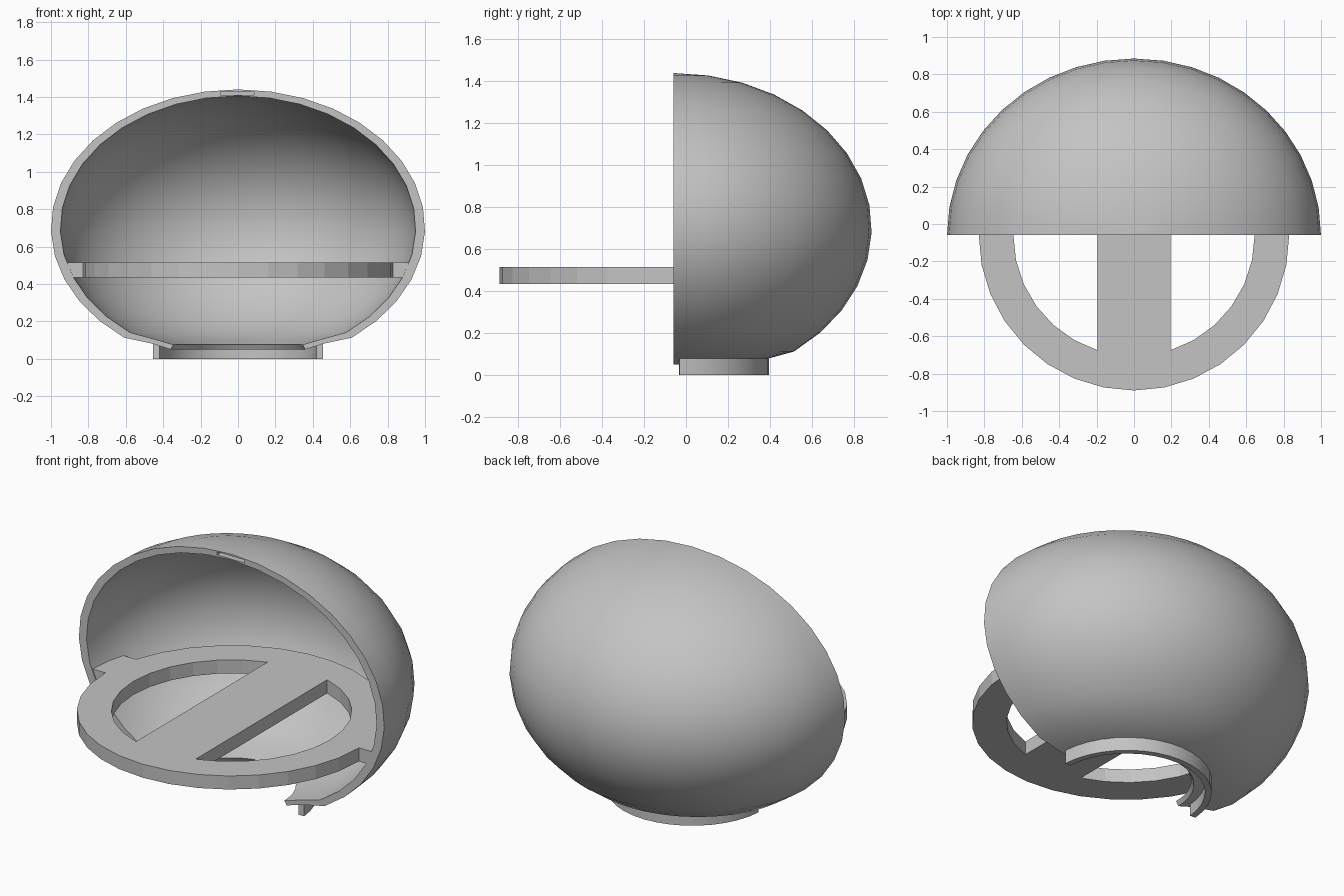
import bpy, bmesh, math
from math import sin, cos, pi, radians, sqrt

if "Cube" in bpy.data.objects:
    bpy.data.objects.remove(bpy.data.objects["Cube"])

CY = -0.06      # the plane where the shell is sliced open
CZ = 0.70       # height of the ellipsoid centre

grey = bpy.data.materials.new("plain_grey")
grey.diffuse_color = (0.55, 0.55, 0.55, 1)
grey.use_nodes = True
grey.node_tree.nodes["Principled BSDF"].inputs["Base Color"].default_value = grey.diffuse_color


def activate(ob):
    bpy.ops.object.select_all(action='DESELECT')
    ob.select_set(True)
    bpy.context.view_layer.objects.active = ob


def half_revolve(name, profile, segs, a0=0.0, a1=pi):
    """Revolve a closed profile of (radius, z, y_scale) into a capped half ring."""
    bm = bmesh.new()
    rows = []
    for i in range(segs + 1):
        a = a0 + (a1 - a0) * i / segs
        rows.append([bm.verts.new((r * cos(a), CY + r * sin(a) * ys, z))
                     for r, z, ys in profile])
    n = len(profile)
    for p, q in zip(rows, rows[1:]):
        for k in range(n):
            m = (k + 1) % n
            bm.faces.new((p[k], q[k], q[m], p[m]))
    for row in (rows[0], rows[-1]):
        bm.faces.new(row)
    bmesh.ops.remove_doubles(bm, verts=bm.verts, dist=1e-5)
    bmesh.ops.recalc_face_normals(bm, faces=bm.faces)
    me = bpy.data.meshes.new(name)
    bm.to_mesh(me)
    bm.free()
    ob = bpy.data.objects.new(name, me)
    bpy.context.collection.objects.link(ob)
    me.materials.append(grey)
    activate(ob)
    bpy.ops.object.shade_smooth_by_angle(angle=radians(30))
    return ob


# Half shell: outer ellipsoid, sloped lip round the bottom hole, inner ellipsoid
N = 14
angles = [radians(90 - (90 + 52.5) * i / N) for i in range(N + 1)]
outer = [(cos(t), CZ + 0.74 * sin(t), 0.945) for t in angles]
inner = [(0.95 * cos(t), CZ + 0.705 * sin(t), 0.947) for t in angles]
lip = [(0.455, 0.08, 1), (0.36, 0.05, 1), (0.345, 0.075, 1), (0.43, 0.10, 1)]
shell = half_revolve("half_shell", outer + lip + inner[::-1], 20)

# Slot cut in the top of the rim
bpy.ops.mesh.primitive_cube_add(size=1, location=(-0.004, CY, 1.420))
cutter = bpy.context.object
cutter.name = "slot_cutter"
cutter.scale = (0.18, 0.12, 0.018)
cutter.hide_render = True
mod = shell.modifiers.new("slot", 'BOOLEAN')
mod.operation = 'DIFFERENCE'
mod.solver = 'EXACT'
mod.object = cutter
activate(shell)
bpy.ops.object.modifier_apply(modifier="slot")
bpy.data.objects.remove(cutter)

# Collar under the shell
start = math.asin(0.03 / 0.455)
collar = [(0.455, 0.0, 1), (0.455, 0.085, 1), (0.42, 0.085, 1), (0.42, 0.0, 1)]
half_revolve("base_collar", collar, 18, start, pi - start)

# Shelf: round plate with two side tabs and two D-shaped openings
R, HOLE, BAR = 0.83, 0.645, 0.195
TAB0, TAB1 = 0.005, 0.24          # tab extent in y, measured from the slice


def tab_x(y):
    return 0.92 * sqrt(1 - (y / 0.90) ** 2)


def arc(r, a0, a1, n):
    return [(r * cos(a0 + (a1 - a0) * i / n), r * sin(a0 + (a1 - a0) * i / n))
            for i in range(n + 1)]


lo, hi = math.asin(TAB0 / R), math.asin(TAB1 / R)
tab = [(tab_x(y), y) for y in (TAB0, (TAB0 + TAB1) / 2, TAB1)]
outline = (arc(R, pi - lo, 2 * pi + lo, 16) + tab + arc(R, hi, pi - hi, 13)
           + [(-x, y) for x, y in reversed(tab)])
b = math.acos(BAR / HOLE)
opening = arc(HOLE, -b, b, 12)

cu = bpy.data.curves.new("shelf", 'CURVE')
cu.dimensions = '2D'
cu.fill_mode = 'BOTH'
cu.extrude = 0.04
for loop in (outline, opening, [(-x, y) for x, y in opening]):
    sp = cu.splines.new('POLY')
    sp.points.add(len(loop) - 1)
    for p, (x, y) in zip(sp.points, loop):
        p.co = (x, y, 0, 1)
    sp.use_cyclic_u = True
shelf = bpy.data.objects.new("shelf_with_bar", cu)
shelf.location = (0, CY, 0.475)
bpy.context.collection.objects.link(shelf)
activate(shelf)
bpy.ops.object.convert(target='MESH')
shelf = bpy.context.object
bm = bmesh.new()
bm.from_mesh(shelf.data)
bmesh.ops.remove_doubles(bm, verts=bm.verts, dist=1e-4)
bmesh.ops.recalc_face_normals(bm, faces=bm.faces)
for f in bm.faces:
    f.smooth = False
bm.to_mesh(shelf.data)
bm.free()
shelf.data.materials.clear()
shelf.data.materials.append(grey)
